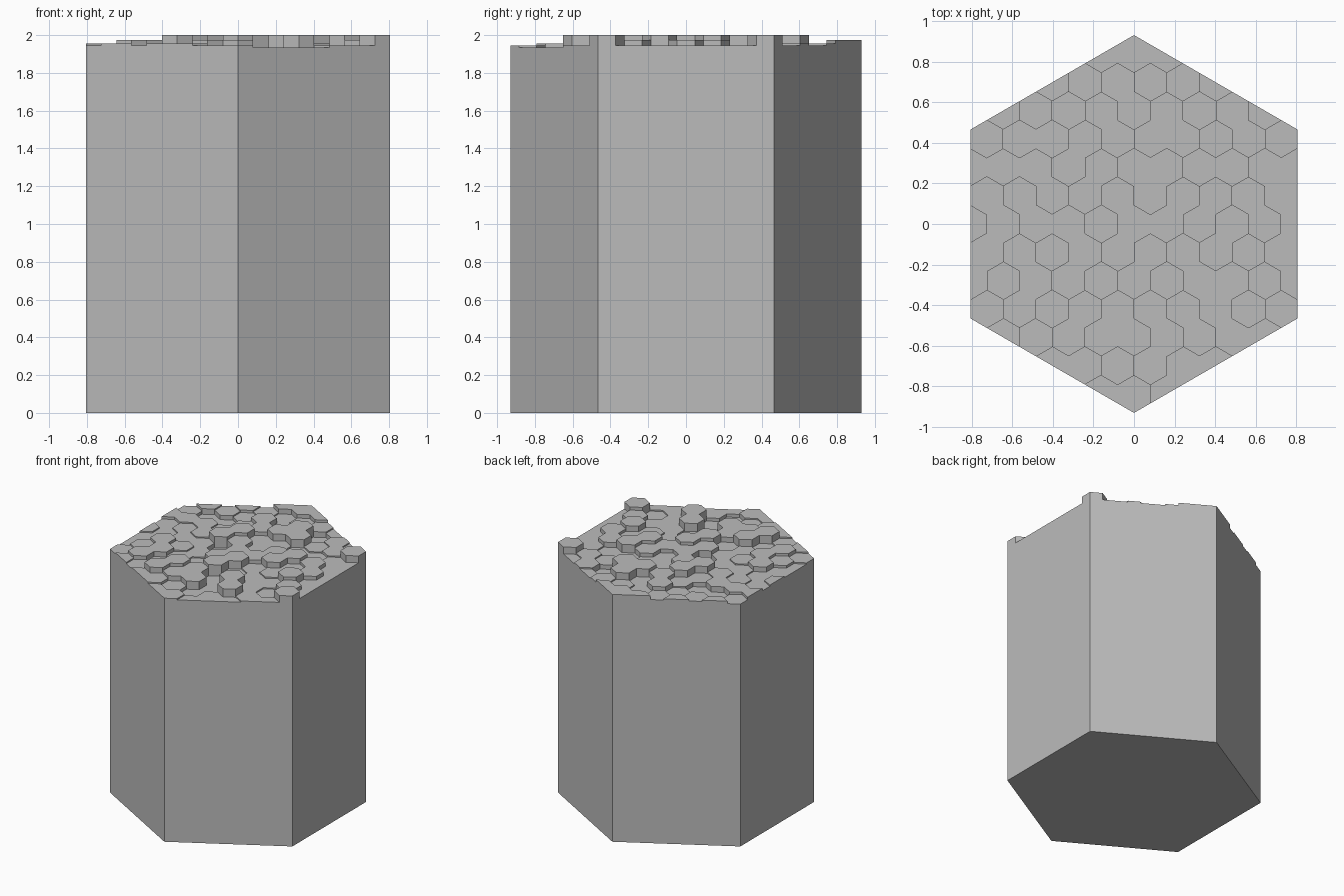
import bpy, bmesh, math, random
from mathutils import Vector

if "Cube" in bpy.data.objects:
    bpy.data.objects.remove(bpy.data.objects["Cube"])

random.seed(4)
R = 0.93               # big hexagon corner radius
r = R / 10             # small tile corner radius
W = r * math.sqrt(3)   # tile width
BASE = 1.86            # top of plain column

mat = bpy.data.materials.new("stone grey")
mat.diffuse_color = (0.5, 0.5, 0.5, 1)
mat.use_nodes = True
mat.node_tree.nodes["Principled BSDF"].inputs["Base Color"].default_value = mat.diffuse_color


def hexagon(c, rad):
    return [Vector((c[0] + rad * math.cos(math.radians(60 * i + 30)),
                    c[1] + rad * math.sin(math.radians(60 * i + 30)))) for i in range(6)]


NORMALS = [Vector((math.cos(math.radians(60 * i)), math.sin(math.radians(60 * i)))) for i in range(6)]
APOTHEM = R * math.sqrt(3) / 2


def clip(poly):
    # trim a tile outline to the big hexagon
    for n in NORMALS:
        out = []
        for a, b in zip(poly, poly[1:] + poly[:1]):
            da, db = a.dot(n) - APOTHEM, b.dot(n) - APOTHEM
            if da <= 1e-6:
                out.append(a)
            if (da < -1e-6 and db > 1e-6) or (da > 1e-6 and db < -1e-6):
                out.append(a.lerp(b, da / (da - db)))
        poly = out
        if len(poly) < 3:
            return []
    return poly


def key(p):
    row = round(p.y / (1.5 * r))
    return row, round(2 * p.x / W)      # column counted in half widths


# tallest tiles: (row, half-width column)
TALL = {(3, 9), (-3, 9), (3, 1), (3, 3), (2, -2), (-1, 1), (-2, 0), (-3, 3),
        (-4, -4), (-3, -3), (1, -3), (0, 4), (4, 2), (-4, 4), (1, 5), (-1, 7)}


def level(k, c):
    if k in TALL:
        return 2.0
    if k[0] == 6:
        return 1.975
    if APOTHEM - max(c.dot(n) for n in NORMALS) < 0.6 * W:
        return random.choice((1.935, 1.945, 1.945, 1.955))
    if c.x < -0.64:
        return random.choice((1.935, 1.955))
    return random.choice((1.91, 1.935, 1.945, 1.945, 1.955, 1.975, 1.975))


# tile grid
tiles, heights = {}, {}
for row in range(-7, 8):
    for col in range(-12, 13):
        if (row + col) % 2:
            continue
        c = Vector((col * W / 2, row * 1.5 * r))
        poly = clip(hexagon(c, r * 0.9999))
        if len(poly) >= 3:
            k = (row, col)
            tiles[k] = (c, clip(hexagon(c, r)))
            heights[k] = level(k, c)


def make(name, bm):
    bmesh.ops.remove_doubles(bm, verts=bm.verts, dist=1e-5)
    me = bpy.data.meshes.new(name)
    bm.to_mesh(me)
    bm.free()
    me.materials.append(mat)
    ob = bpy.data.objects.new(name, me)
    bpy.context.collection.objects.link(ob)


# stepped tile surface: tops plus walls where the neighbour is lower
bm = bmesh.new()
for k, (c, poly) in tiles.items():
    h = heights[k]
    bm.faces.new([bm.verts.new((p.x, p.y, h)) for p in poly])
    for a, b in zip(poly, poly[1:] + poly[:1]):
        if (b - a).length < 1e-4:
            continue
        m = (a + b) / 2
        if max(m.dot(n) for n in NORMALS) > APOTHEM - 1e-4:
            low = BASE
        else:
            n = Vector((b.y - a.y, a.x - b.x)).normalized()
            low = heights.get(key(c + n * W), BASE)
        if low < h:
            bm.faces.new([bm.verts.new(v) for v in (
                (a.x, a.y, low), (b.x, b.y, low), (b.x, b.y, h), (a.x, a.y, h))])
make("hex_tile_top", bm)

# plain hexagonal column, open under the tiles
bm = bmesh.new()
ring = hexagon((0, 0), R)
lo = [bm.verts.new((p.x, p.y, 0)) for p in ring]
hi = [bm.verts.new((p.x, p.y, BASE)) for p in ring]
bm.faces.new(lo[::-1])
for i in range(6):
    j = (i + 1) % 6
    bm.faces.new((lo[i], lo[j], hi[j], hi[i]))
make("column_body", bm)
